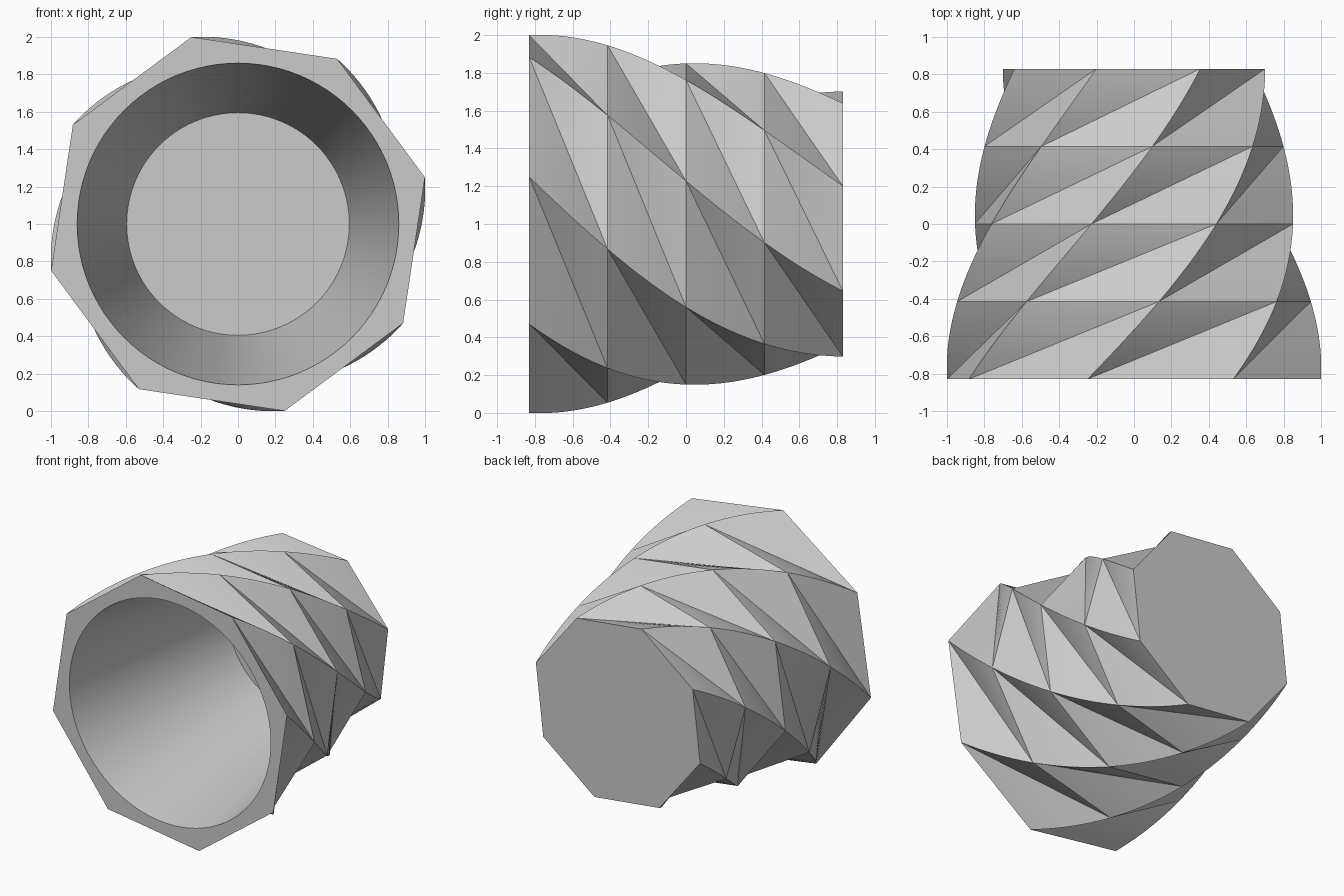
import bpy, bmesh
from math import cos, sin, radians, pi
from mathutils import Vector

if "Cube" in bpy.data.objects:
    bpy.data.objects.remove(bpy.data.objects["Cube"])

SIDES, TIERS, STEPS, SEG = 8, 4, 12, 96
Y0, Y1, R0, R1 = -0.83, 0.83, 1.03, 0.73
START, TWIST = radians(14), radians(-88)


def spiral(k, s):
    """Point on ridge k at fraction s of the length."""
    a = START + TWIST * s + k * 2 * pi / SIDES
    r = R0 + (R1 - R0) * s
    return Vector((r * cos(a), Y0 + (Y1 - Y0) * s, 1 + r * sin(a)))


def circle(bm, r, y):
    return [bm.verts.new((r * cos(2 * pi * i / SEG), y, 1 + r * sin(2 * pi * i / SEG)))
            for i in range(SEG)]


def skin(bm, a, b):
    n = len(a)
    for i in range(n):
        j = (i + 1) % n
        bm.faces.new((a[i], a[j], b[j], b[i]))


bm = bmesh.new()

# twisted, tapered outer wall: curved ridges with straight valleys in each tier
for tier in range(TIERS):
    s0, s1 = tier / TIERS, (tier + 1) / TIERS
    rings = []
    for i in range(STEPS + 1):
        t = i / STEPS
        ring = []
        for k in range(SIDES):
            ring.append(bm.verts.new(spiral(k, s0 + (s1 - s0) * t)))
            ring.append(bm.verts.new(spiral(k + 1, s0).lerp(spiral(k, s1), t)))
        rings.append(ring)
    for a, b in zip(rings, rings[1:]):
        skin(bm, a, b)

# conical bore and its floor
mouth, floor = circle(bm, 0.86, Y0), circle(bm, 0.595, 0.73)
skin(bm, mouth, floor)
bm.faces.new(floor)
bmesh.ops.remove_doubles(bm, verts=bm.verts[:], dist=1e-4)
bmesh.ops.dissolve_degenerate(bm, edges=bm.edges[:], dist=1e-5)

# front rim and closed back
for y in (Y0, Y1):
    edges = [e for e in bm.edges if e.is_boundary
             and all(abs(v.co.y - y) < 1e-3 for v in e.verts)]
    bmesh.ops.triangle_fill(bm, edges=edges, use_beauty=True, normal=(0, 1 if y > 0 else -1, 0))
bmesh.ops.recalc_face_normals(bm, faces=bm.faces[:])

mesh = bpy.data.meshes.new("twisted_pot")
bm.to_mesh(mesh)
bm.free()
pot = bpy.data.objects.new("twisted_pot", mesh)
bpy.context.collection.objects.link(pot)
bpy.context.view_layer.objects.active = pot
pot.select_set(True)
bpy.ops.object.shade_smooth_by_angle(angle=radians(12))
